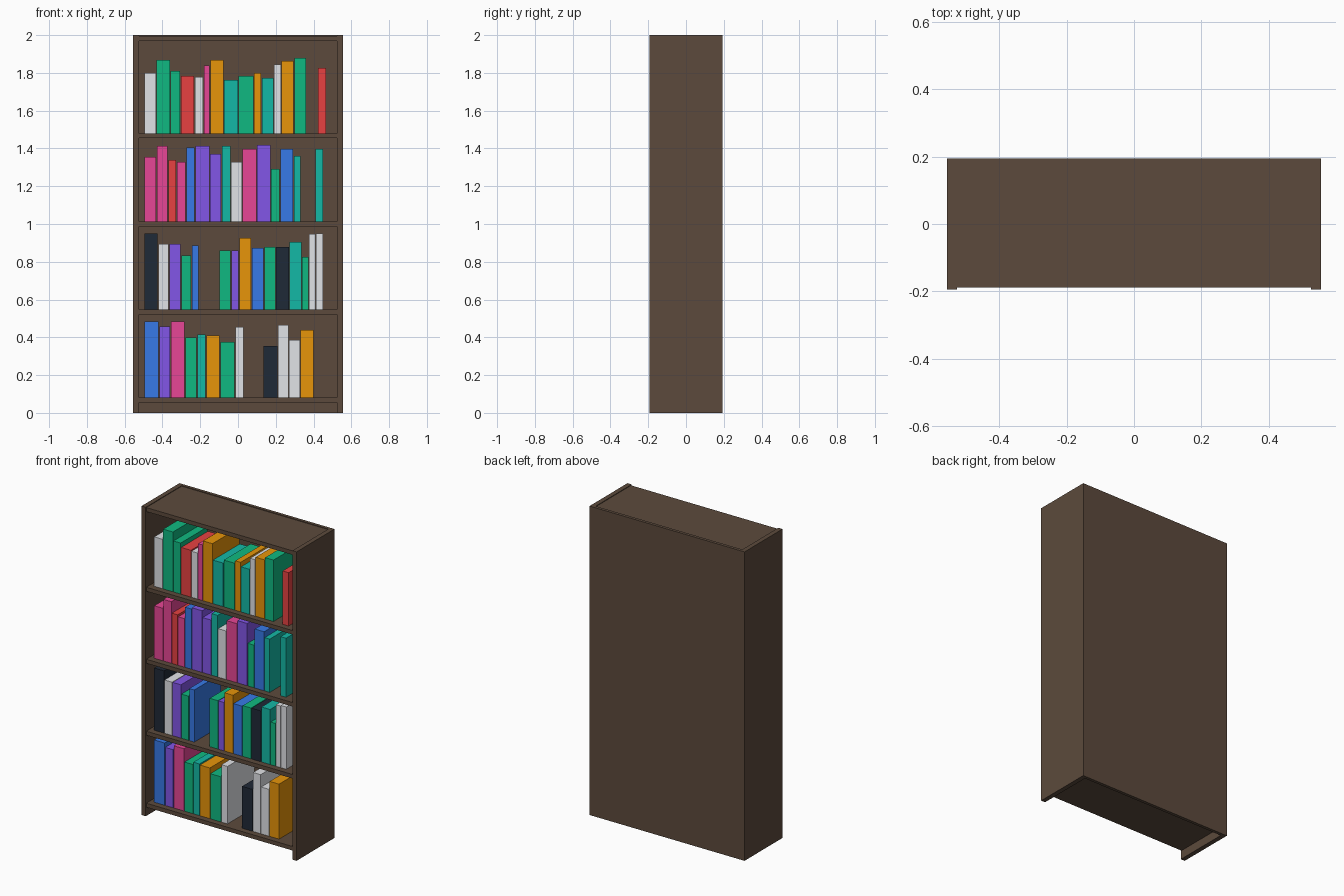
import bpy

if "Cube" in bpy.data.objects:
    bpy.data.objects.remove(bpy.data.objects["Cube"])


def linear(c):
    c /= 255
    return c / 12.92 if c <= 0.04045 else ((c + 0.055) / 1.055) ** 2.4


def material(name, r, g, b):
    m = bpy.data.materials.new(name)
    m.diffuse_color = (linear(r), linear(g), linear(b), 1)
    m.use_nodes = True
    m.node_tree.nodes["Principled BSDF"].inputs["Base Color"].default_value = m.diffuse_color
    return m


WOOD = material("dark_wood", 92, 74, 60)
BOOK_COLOURS = {
    "white": material("white", 229, 231, 235),
    "green": material("green", 16, 185, 129),
    "red": material("red", 239, 68, 68),
    "pink": material("pink", 236, 72, 153),
    "orange": material("orange", 245, 158, 11),
    "teal": material("teal", 20, 184, 166),
    "purple": material("purple", 139, 92, 246),
    "blue": material("blue", 59, 130, 246),
    "navy": material("navy", 31, 41, 55),
}


def box(name, x, y, z, mat):
    """Box from three (low, high) ranges."""
    mesh = bpy.data.meshes.new(name)
    verts = [(a, b, c) for a in x for b in y for c in z]
    faces = [(0, 1, 3, 2), (4, 6, 7, 5), (0, 4, 5, 1),
             (2, 3, 7, 6), (0, 2, 6, 4), (1, 5, 7, 3)]
    mesh.from_pydata(verts, [], faces)
    mesh.materials.append(mat)
    obj = bpy.data.objects.new(name, mesh)
    bpy.context.collection.objects.link(obj)
    return obj


HALF_W, HALF_D, PANEL, BOARD = 0.555, 0.194, 0.03, 0.026
INNER = HALF_W - PANEL
BACK_Y = 0.174

# Case: two sides and a full-width back
box("left_side", (-HALF_W, -INNER), (-HALF_D, BACK_Y), (0, 2), WOOD)
box("right_side", (INNER, HALF_W), (-HALF_D, BACK_Y), (0, 2), WOOD)
box("back_panel", (-HALF_W, HALF_W), (BACK_Y, HALF_D), (0, 2), WOOD)

# Top board and shelves, set slightly back from the side panels
SHELF_TOPS = [0.082, 0.548, 1.014, 1.48]
for name, top in [("top_board", 1.996)] + [("shelf", t) for t in SHELF_TOPS]:
    box(name, (-INNER, INNER), (-0.188, BACK_Y), (top - BOARD, top), WOOD)

# Books per shelf from the bottom: colour, spacing, height ("gap" is empty space)
ROWS = [
    [("blue", .079, .403), ("purple", .061, .376), ("pink", .077, .403),
     ("green", .063, .318), ("teal", .048, .334), ("orange", .074, .328),
     ("green", .079, .292), ("white", .048, .372), ("gap", .100, 0),
     ("navy", .079, .271), ("white", .058, .382), ("white", .061, .303),
     ("orange", .071, .356)],
    [("navy", .074, .403), ("white", .058, .345), ("purple", .063, .345),
     ("green", .056, .286), ("blue", .040, .337), ("gap", .106, 0),
     ("green", .063, .313), ("purple", .042, .313), ("orange", .066, .377),
     ("blue", .066, .324), ("green", .063, .329), ("navy", .071, .329),
     ("teal", .066, .356), ("green", .037, .276), ("white", .037, .398),
     ("white", .042, .403)],
    [("pink", .066, .340), ("pink", .061, .399), ("red", .045, .326),
     ("pink", .050, .314), ("blue", .048, .390), ("purple", .077, .399),
     ("purple", .063, .356), ("teal", .048, .399), ("white", .061, .314),
     ("pink", .077, .382), ("purple", .074, .403), ("green", .050, .276),
     ("blue", .071, .382), ("teal", .040, .345), ("gap", .074, 0),
     ("teal", .043, .382)],
    [("white", .064, .320), ("green", .074, .387), ("green", .055, .330),
     ("red", .074, .303), ("white", .048, .298), ("pink", .034, .360),
     ("orange", .072, .387), ("teal", .077, .282), ("green", .082, .303),
     ("orange", .042, .320), ("teal", .064, .292), ("white", .040, .365),
     ("orange", .068, .382), ("green", .064, .398), ("gap", .061, 0),
     ("red", .047, .345)],
]

for base, row in zip(SHELF_TOPS, ROWS):
    x = -0.495
    for colour, pitch, height in row:
        if colour != "gap":
            box(colour + "_book", (x, x + pitch - 0.004), (-0.15, 0.125),
                (base, base + height), BOOK_COLOURS[colour])
        x += pitch
